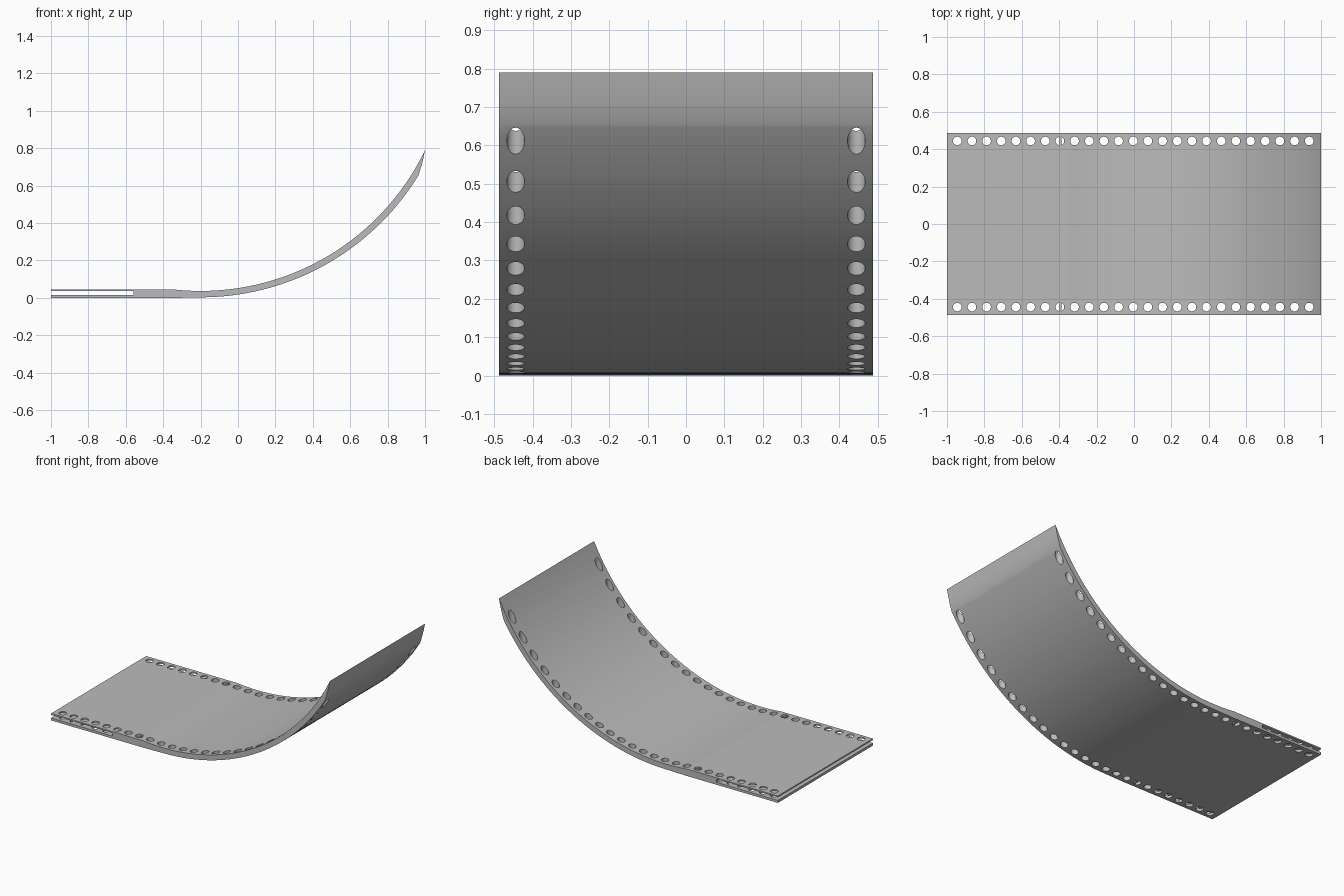
import bpy
import bmesh
import math
from mathutils import Matrix

if "Cube" in bpy.data.objects:
    bpy.data.objects.remove(bpy.data.objects["Cube"], do_unlink=True)

HALF_WIDTH = 0.487
CENTRE_X, CENTRE_Z = -0.2, 1.37
HOLE_Y, HOLE_RADIUS = 0.444, 0.023

grey = bpy.data.materials.new("plain_grey")
grey.use_nodes = True
grey.diffuse_color = (0.5, 0.5, 0.5, 1)
grey.node_tree.nodes["Principled BSDF"].inputs["Base Color"].default_value = (0.5, 0.5, 0.5, 1)


def make_object(name, bm):
    bmesh.ops.recalc_face_normals(bm, faces=bm.faces)
    mesh = bpy.data.meshes.new(name)
    bm.to_mesh(mesh)
    bm.free()
    mesh.materials.append(grey)
    obj = bpy.data.objects.new(name, mesh)
    bpy.context.collection.objects.link(obj)
    return obj


def arc(radius, x_start, x_end, steps):
    """Points on the bend, evenly spaced by angle."""
    a = math.asin((x_start - CENTRE_X) / radius)
    b = math.asin((x_end - CENTRE_X) / radius)
    angles = [a + (b - a) * i / steps for i in range(steps + 1)]
    return [(CENTRE_X + radius * math.sin(t), CENTRE_Z - radius * math.cos(t)) for t in angles]


# Side profile: flat forked tail, curved sheet, tapered lip
profile = [(-1, 0), (-0.33, 0)]
profile += arc(1.367, -0.18, 0.965, 40)
profile += [(0.982, 0.71), (0.992, 0.75), (1, 0.79)]
profile += arc(1.333, 0.99, -0.345, 44)
profile += [(-1, 0.045), (-1, 0.036), (-0.56, 0.036), (-0.56, 0.016), (-1, 0.016)]

bm = bmesh.new()
face = bm.faces.new([bm.verts.new((x, -HALF_WIDTH, z)) for x, z in profile])
extruded = bmesh.ops.extrude_face_region(bm, geom=[face])["geom"]
bmesh.ops.translate(bm, vec=(0, 2 * HALF_WIDTH, 0),
                    verts=[v for v in extruded if isinstance(v, bmesh.types.BMVert)])
sheet = make_object("curved_sheet", bm)

# Upright round holes along both edges
bm = bmesh.new()
for i in range(25):
    for side in (-1, 1):
        bmesh.ops.create_cone(
            bm, cap_ends=True, segments=28, radius1=HOLE_RADIUS, radius2=HOLE_RADIUS, depth=3,
            matrix=Matrix.Translation((-0.945 + 0.0784 * i, side * HOLE_Y, 0.4)))
cutter = make_object("hole_cutter", bm)
cutter.hide_render = True

cut = sheet.modifiers.new("holes", "BOOLEAN")
cut.operation = "DIFFERENCE"
cut.solver = "EXACT"
cut.object = cutter
bpy.context.view_layer.objects.active = sheet
sheet.select_set(True)
bpy.ops.object.modifier_apply(modifier=cut.name)
bpy.data.objects.remove(cutter, do_unlink=True)
bpy.ops.object.shade_smooth_by_angle(angle=math.radians(20))

# Thin webs crossing one hole on each edge
for name, side in (("front_hole_web", -1), ("back_hole_web", 1)):
    bm = bmesh.new()
    bmesh.ops.create_cube(bm, size=1, matrix=Matrix.Translation((-0.393, side * HOLE_Y, 0.022))
                          @ Matrix.Diagonal((0.01, 2 * HOLE_RADIUS, 0.036, 1)))
    make_object(name, bm)
